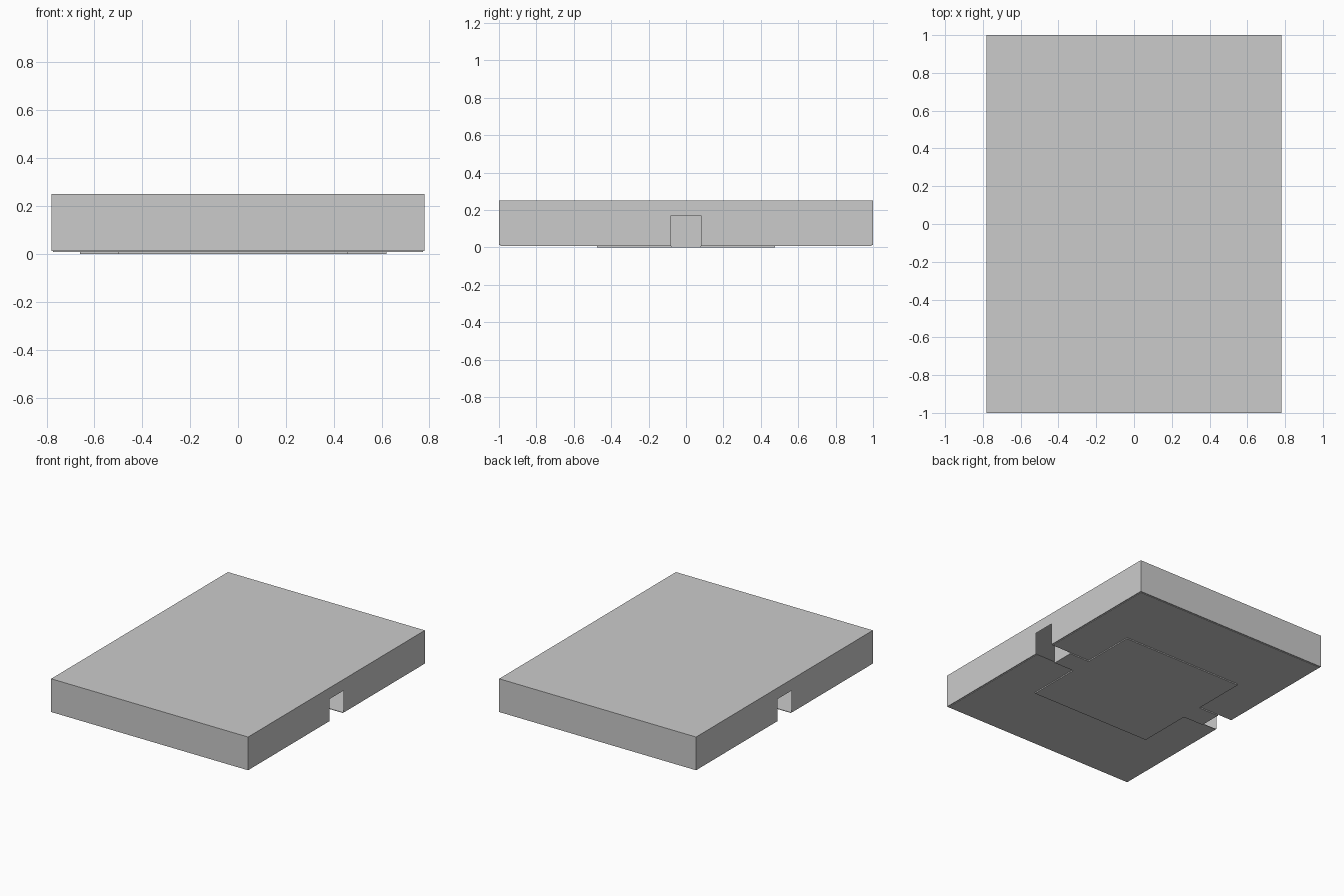
import bpy, bmesh

if "Cube" in bpy.data.objects:
    bpy.data.objects.remove(bpy.data.objects["Cube"])

W, L = 0.78, 1.0          # half width, half length
Z0, Z1 = 0.012, 0.25      # shell bottom and top
N, NZ = 0.08, 0.17        # notch half width, notch top
BX0, BX1 = -0.66, 0.62    # ends of the inner channel bar


def make(name, polys, up=0.0):
    """Mesh from point loops, optionally extruded upwards."""
    bm = bmesh.new()
    for p in polys:
        bm.faces.new([bm.verts.new(c) for c in p])
    bmesh.ops.remove_doubles(bm, verts=bm.verts, dist=1e-5)
    if up:
        r = bmesh.ops.extrude_face_region(bm, geom=bm.faces[:], use_keep_orig=True)
        verts = [g for g in r["geom"] if isinstance(g, bmesh.types.BMVert)]
        bmesh.ops.translate(bm, verts=verts, vec=(0, 0, up))
    bmesh.ops.recalc_face_normals(bm, faces=bm.faces)
    me = bpy.data.meshes.new(name)
    bm.to_mesh(me)
    bm.free()
    ob = bpy.data.objects.new(name, me)
    bpy.context.collection.objects.link(ob)
    return ob


def rect(x0, x1, y0, y1, z):
    return [(x0, y0, z), (x1, y0, z), (x1, y1, z), (x0, y1, z)]


# Hollow shell: top, plain end walls, side walls with an open mouth
side = [(-L, Z0), (-N, Z0), (-N, NZ), (N, NZ), (N, Z0), (L, Z0), (L, Z1), (-L, Z1)]
walls = [[(s * W, y, z) for y, z in side] for s in (-1, 1)]
ends = [[(-W, s * L, Z0), (W, s * L, Z0), (W, s * L, Z1), (-W, s * L, Z1)] for s in (-1, 1)]
make("outer_shell", walls + ends + [rect(-W, W, -L, L, Z1)])


# Floor outline with a slot cut in from each side
def floor_outline(inset, z):
    w, l = W - inset, L - inset
    pts = [(-w, -l), (w, -l), (w, -N), (BX1, -N), (BX1, N), (w, N),
           (w, l), (-w, l), (-w, N), (BX0, N), (BX0, -N), (-w, -N)]
    return [(x, y, z) for x, y in pts]


make("bottom_panel", [floor_outline(0.0, Z0)])
make("bottom_step", [floor_outline(0.007, 0.008)], Z0 - 0.008)

# Raised foot plate and the bar that closes the inner end of each slot
make("foot_plate", [rect(-0.50, 0.46, -0.475, 0.475, 0.0)], 0.01)
make("channel_bar", [rect(BX0, BX1, -N, N, 0.0)], NZ)
